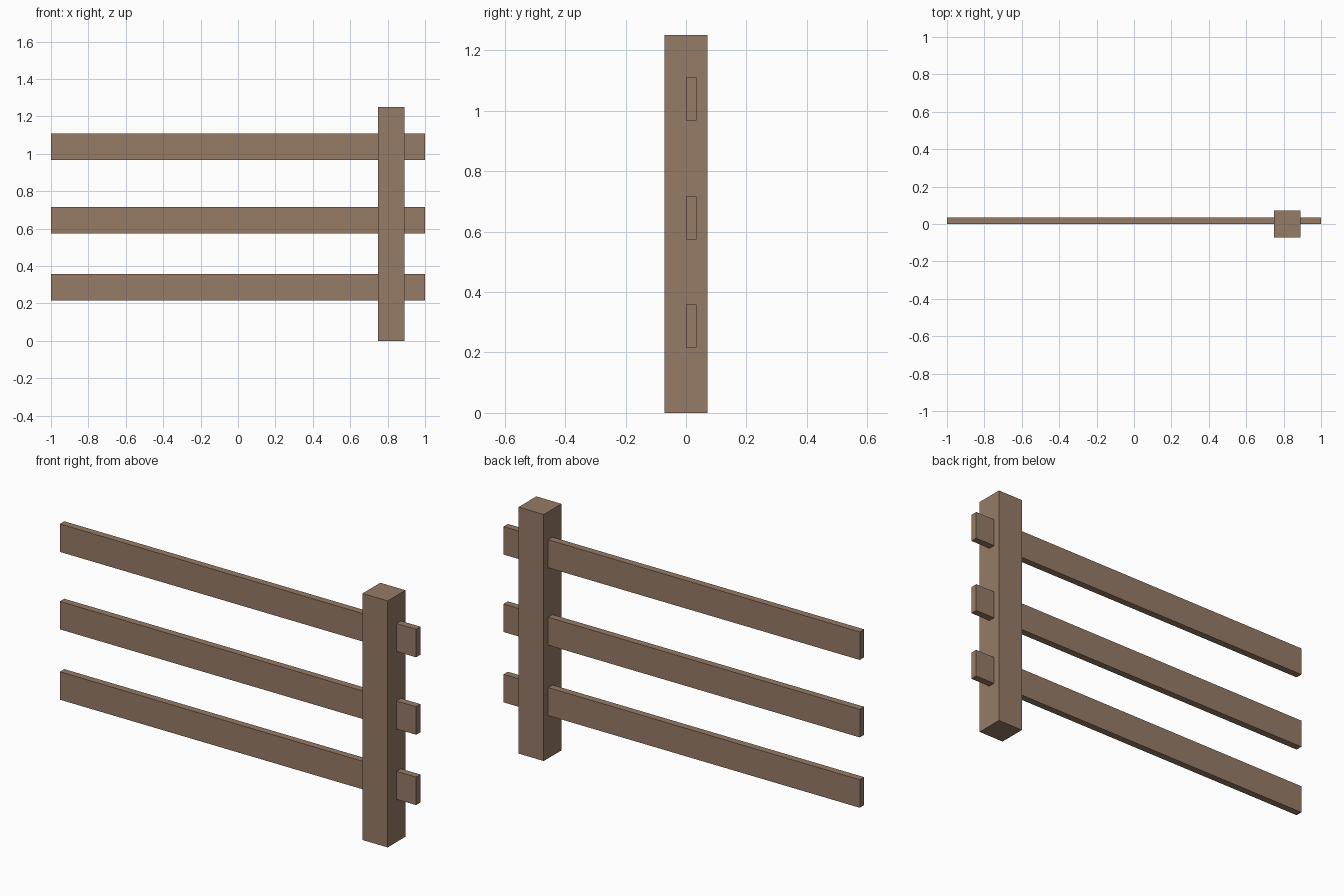
import bpy

if "Cube" in bpy.data.objects:
    bpy.data.objects.remove(bpy.data.objects["Cube"])

wood = bpy.data.materials.new("weathered wood")
wood.diffuse_color = (0.305, 0.198, 0.134, 1)
wood.use_nodes = True
wood.node_tree.nodes["Principled BSDF"].inputs["Base Color"].default_value = wood.diffuse_color


def box(name, lo, hi):
    """Axis-aligned box between two corners."""
    bpy.ops.mesh.primitive_cube_add(
        size=1, location=[(a + b) / 2 for a, b in zip(lo, hi)])
    ob = bpy.context.object
    ob.name = name
    ob.scale = [b - a for a, b in zip(lo, hi)]
    bpy.ops.object.transform_apply(location=False, rotation=False, scale=True)
    ob.data.materials.append(wood)
    return ob


# Square upright post
box("fence_post", (0.749, -0.071, 0), (0.89, 0.071, 1.251))

# Three planks passing through the post
RAIL_HEIGHT = 0.142
for name, z in (("lower_rail", 0.217), ("middle_rail", 0.574), ("upper_rail", 0.967)):
    box(name, (-1, 0, z), (1, 0.035, z + RAIL_HEIGHT))
